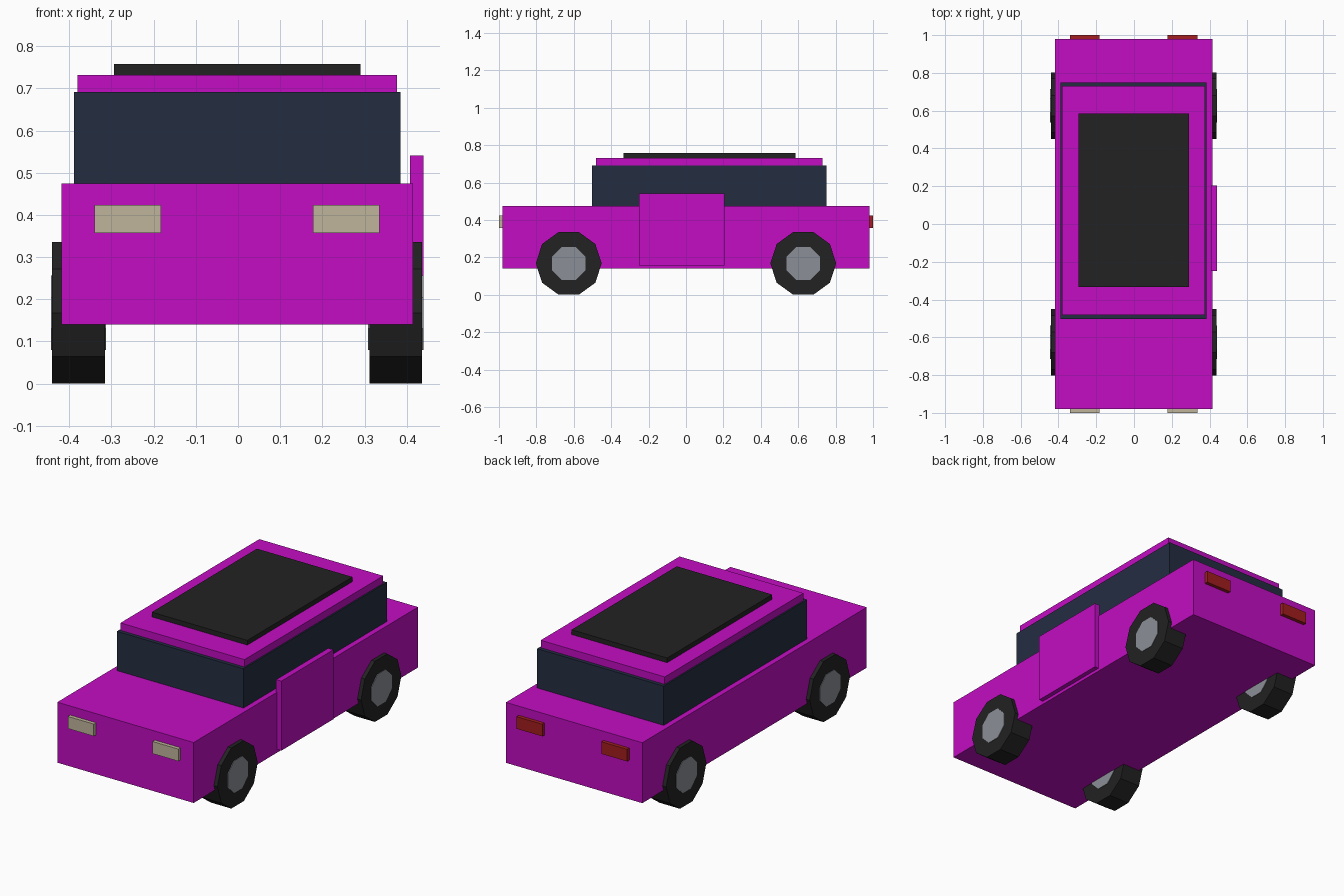
import bpy
import bmesh
from math import cos, sin, pi

cube = bpy.data.objects.get("Cube")
if cube:
    bpy.data.objects.remove(cube, do_unlink=True)


def material(name, rgb):
    mat = bpy.data.materials.new(name)
    mat.use_nodes = True
    color = (*rgb, 1)
    mat.diffuse_color = color
    shader = next(n for n in mat.node_tree.nodes if n.type == 'BSDF_PRINCIPLED')
    shader.inputs["Base Color"].default_value = color
    shader.inputs["Roughness"].default_value = 0.8
    return mat


paint = material("magenta paint", (0.54, 0.004, 0.54))
glass = material("dark blue glass", (0.017, 0.026, 0.053))
rubber = material("black rubber", (0.016, 0.016, 0.016))
metal = material("grey metal", (0.26, 0.28, 0.31))
cream = material("cream lamp", (0.53, 0.46, 0.33))
red = material("red lamp", (0.37, 0.013, 0.013))


def finish(name, bm, mat):
    bmesh.ops.recalc_face_normals(bm, faces=bm.faces)
    mesh = bpy.data.meshes.new(name)
    bm.to_mesh(mesh)
    bm.free()
    mesh.materials.append(mat)
    obj = bpy.data.objects.new(name, mesh)
    bpy.context.collection.objects.link(obj)
    return obj


def box(name, mat, xs, ys, zs):
    """Box spanning the given ranges."""
    bm = bmesh.new()
    bmesh.ops.create_cube(bm, size=1)
    for v in bm.verts:
        v.co = [(lo + hi) / 2 + c * (hi - lo) for c, (lo, hi) in zip(v.co, (xs, ys, zs))]
    return finish(name, bm, mat)


def disc(name, mat, center, radius, width, sides):
    """Flat-topped polygonal prism along x."""
    bm = bmesh.new()
    x, y, z = center
    ring = []
    for i in range(sides):
        a = pi / 2 + (i + 0.5) * 2 * pi / sides
        ring.append(bm.verts.new((x - width / 2, y + radius * cos(a), z + radius * sin(a))))
    face = bm.faces.new(ring)
    ext = bmesh.ops.extrude_face_region(bm, geom=[face], use_keep_orig=True)["geom"]
    bmesh.ops.translate(bm, vec=(width, 0, 0),
                        verts=[g for g in ext if isinstance(g, bmesh.types.BMVert)])
    return finish(name, bm, mat)


# Body, cabin and roof
MID = -0.002
box("body", paint, (MID - 0.417, MID + 0.417), (-0.98, 0.98), (0.14, 0.474))
box("cabin_glass", glass, (MID - 0.387, MID + 0.387), (-0.502, 0.75), (0.46, 0.691))
box("roof", paint, (MID - 0.379, MID + 0.379), (-0.482, 0.73), (0.68, 0.732))
box("roof_panel", rubber, (MID - 0.292, MID + 0.292), (-0.333, 0.585), (0.72, 0.758))

# Single raised door on the left side
box("left_door", paint, (0.408, 0.44), (-0.25, 0.205), (0.157, 0.541))

# Wheels and lamps on both sides
for side, s in (("left", 1), ("right", -1)):
    for end, e in (("front", -1), ("rear", 1)):
        hub_center = (MID + s * 0.376, e * 0.627, 0.168)
        disc(f"{end}_{side}_tire", rubber, hub_center, 0.176, 0.125, 10)
        disc(f"{end}_{side}_hub", metal, hub_center, 0.096, 0.131, 8)
        x = MID + s * 0.259
        box(f"{end}_{side}_lamp", cream if e < 0 else red, (x - 0.079, x + 0.079),
            sorted((e * 0.96, e)), (0.357, 0.424))
